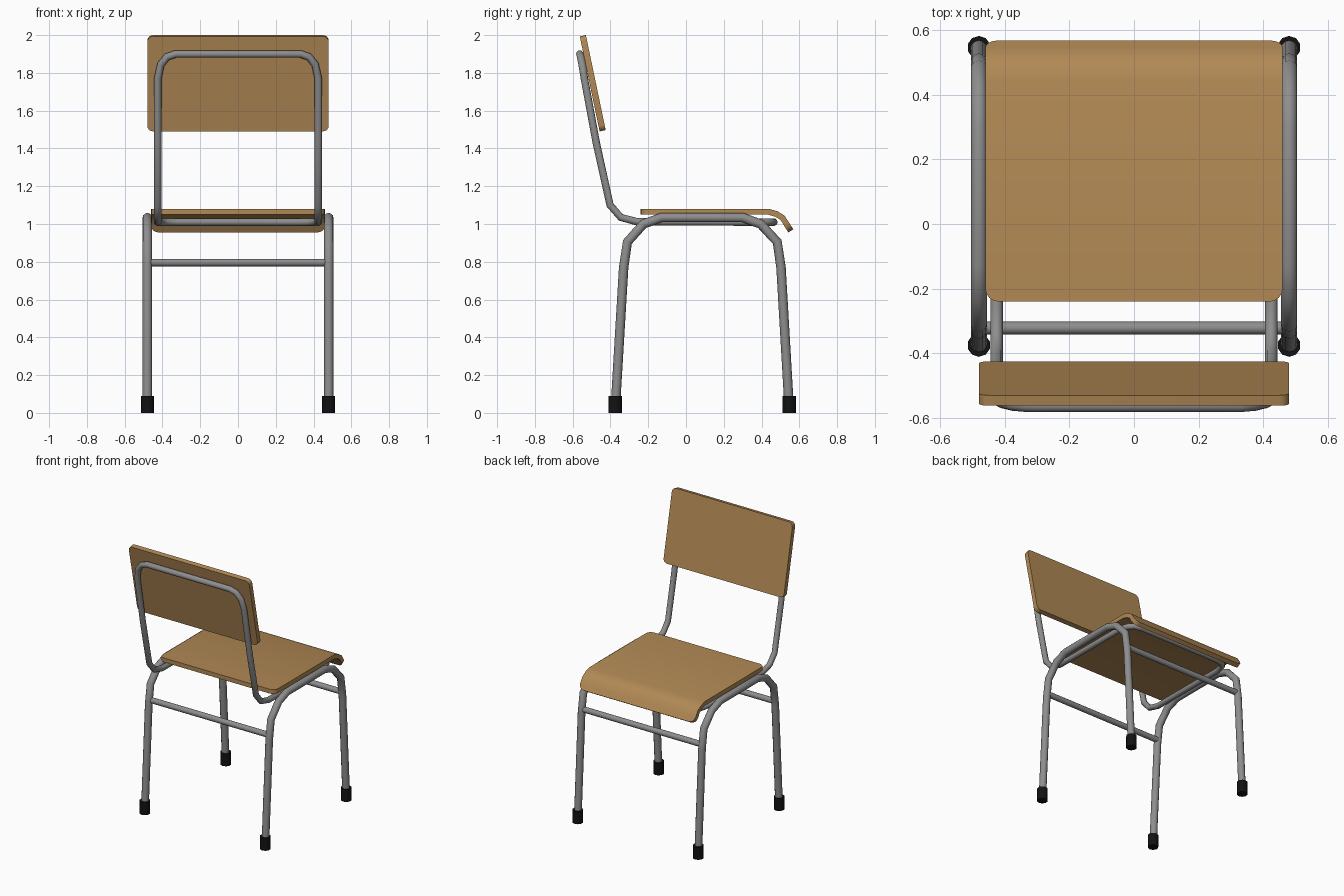
import bpy, bmesh, math
from mathutils import Vector

if "Cube" in bpy.data.objects:
    bpy.data.objects.remove(bpy.data.objects["Cube"])


def material(name, rgb):
    m = bpy.data.materials.new(name)
    m.diffuse_color = (*rgb, 1)
    m.use_nodes = True
    m.node_tree.nodes["Principled BSDF"].inputs["Base Color"].default_value = m.diffuse_color
    return m


WOOD = material("warm wood", (0.44, 0.25, 0.09))
STEEL = material("grey steel", (0.27, 0.27, 0.27))
RUBBER = material("black rubber", (0.006, 0.006, 0.006))


def smooth(ob, angle=40):
    bpy.ops.object.select_all(action='DESELECT')
    ob.select_set(True)
    bpy.context.view_layer.objects.active = ob
    if ob.type == 'CURVE':
        bpy.ops.object.convert(target='MESH')
        ob = bpy.context.object
    bpy.ops.object.shade_smooth_by_angle(angle=math.radians(angle))


def tube(name, pts, r, mat, closed=False):
    cu = bpy.data.curves.new(name, 'CURVE')
    cu.dimensions = '3D'
    cu.bevel_depth, cu.bevel_resolution, cu.use_fill_caps = r, 4, True
    sp = cu.splines.new('POLY')
    sp.points.add(len(pts) - 1)
    for p, co in zip(sp.points, pts):
        p.co = (*co, 1)
    sp.use_cyclic_u = closed
    cu.materials.append(mat)
    ob = bpy.data.objects.new(name, cu)
    bpy.context.collection.objects.link(ob)
    smooth(ob)


def panel(name, path, half, r, thick, mat):
    """Board following a (y, z) path, with rounded corners at both ends."""
    path = [Vector(p) for p in path]
    dist = [0]
    for a, b in zip(path, path[1:]):
        dist.append(dist[-1] + (b - a).length)
    total = dist[-1]

    def point(s):
        s = min(max(s, 0), total)
        for i in range(len(path) - 1):
            if s <= dist[i + 1] or i == len(path) - 2:
                return path[i].lerp(path[i + 1], (s - dist[i]) / (dist[i + 1] - dist[i]))

    stations = [(s, half) for s in dist[1:-1] if r < s < total - r]
    for k in range(5):
        a = k * math.pi / 8
        s, w = r * (1 - math.cos(a)), half - r * (1 - math.sin(a))
        stations += [(s, w), (total - s, w)]
    stations.sort()
    bm = bmesh.new()
    rings = []
    for s, w in stations:
        p, t = point(s), (point(s + 0.004) - point(s - 0.004)).normalized()
        q = p - Vector((-t.y, t.x)) * thick
        rings.append([bm.verts.new(c) for c in
                      ((-w, *p), (w, *p), (w, *q), (-w, *q))])
    for a, b in zip(rings, rings[1:]):
        for i in range(4):
            j = (i + 1) % 4
            bm.faces.new((a[i], a[j], b[j], b[i]))
    bm.faces.new(rings[0])
    bm.faces.new(rings[-1])
    bmesh.ops.recalc_face_normals(bm, faces=bm.faces)
    me = bpy.data.meshes.new(name)
    bm.to_mesh(me)
    bm.free()
    me.materials.append(mat)
    ob = bpy.data.objects.new(name, me)
    bpy.context.collection.objects.link(ob)
    smooth(ob, 35)


# wooden seat with rolled front edge, and tilted backrest
panel("seat", [(-0.24, 1.08), (0.44, 1.08), (0.485, 1.067), (0.522, 1.044), (0.568, 0.972)],
      0.46, 0.04, 0.031, WOOD)
panel("backrest", [(-0.53, 2.0), (-0.425, 1.497)], 0.48, 0.03, 0.033, WOOD)

# bent side frames, each forming a front and a back leg, with rubber feet
LEG = [(-0.374, 0.03), (-0.33, 0.77), (-0.31, 0.905), (-0.225, 1.0), (-0.13, 1.034),
       (0.30, 1.034), (0.395, 1.0), (0.483, 0.905), (0.503, 0.77), (0.546, 0.03)]
for side, x in (("left", -0.48), ("right", 0.48)):
    tube(side + "_leg_frame", [(x, y, z) for y, z in LEG], 0.025, STEEL)
    for end, y in (("back", -0.375), ("front", 0.546)):
        bpy.ops.mesh.primitive_cylinder_add(vertices=10, radius=0.036, depth=0.09,
                                            location=(x, y, 0.045))
        foot = bpy.context.object
        foot.name = f"{side}_{end}_foot"
        foot.data.materials.append(RUBBER)
        smooth(foot)

# closed loop carrying seat and backrest
HALF = [(0.33, -0.562, 1.9), (0.375, -0.558, 1.885), (0.408, -0.55, 1.845),
        (0.425, -0.538, 1.77), (0.425, -0.475, 1.43), (0.425, -0.402, 1.1),
        (0.425, -0.345, 1.035), (0.425, -0.26, 1.012), (0.425, 0.36, 1.01),
        (0.41, 0.42, 1.01), (0.38, 0.452, 1.01), (0.32, 0.465, 1.01)]
tube("seat_and_back_frame", HALF + [(-x, y, z) for x, y, z in reversed(HALF)],
     0.02, STEEL, closed=True)

# cross bars between the legs
for end, y in (("back", -0.322), ("front", 0.498)):
    tube(end + "_cross_bar", [(-0.47, y, 0.796), (0.47, y, 0.796)], 0.02, STEEL)
